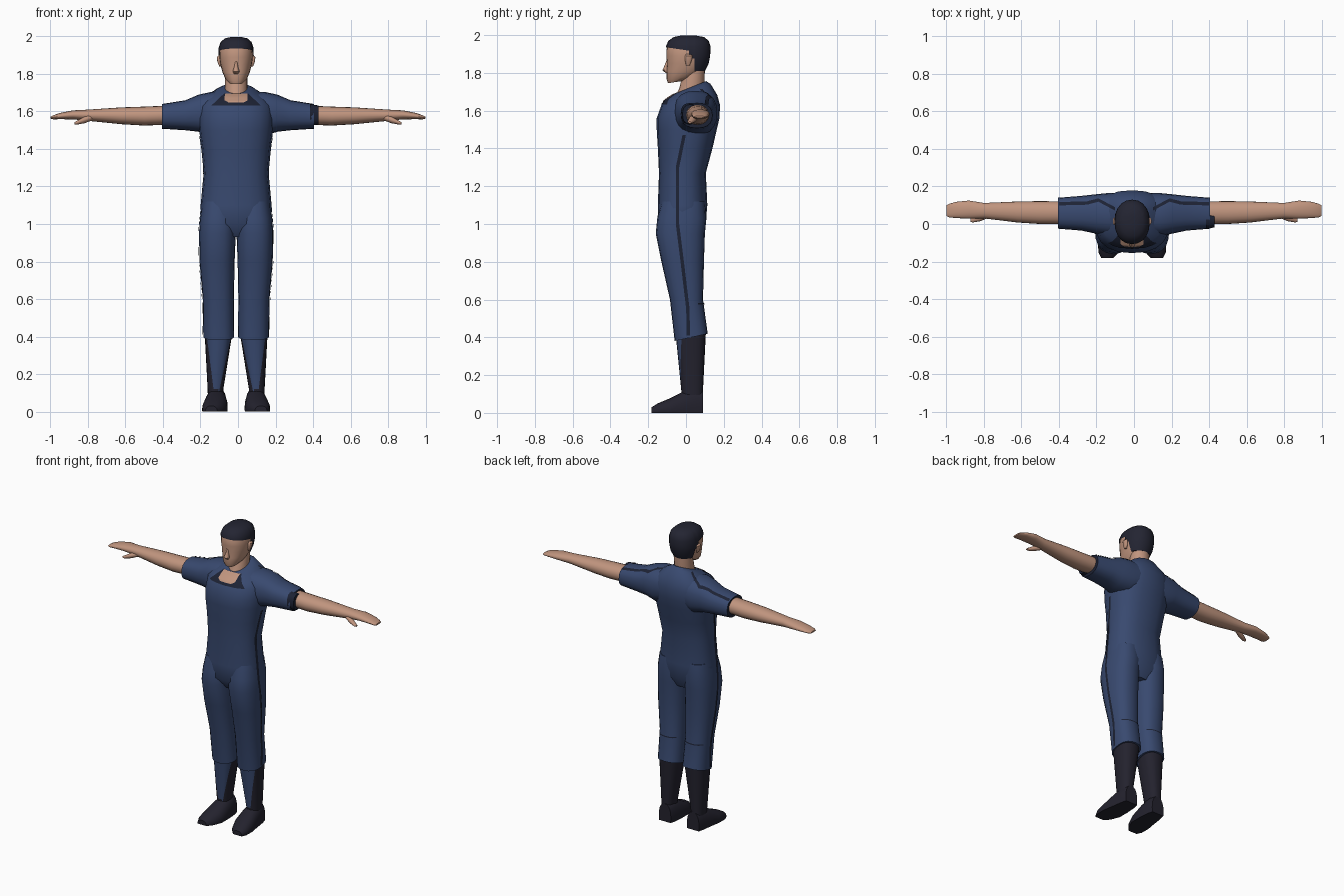
import bpy, bmesh, math
from mathutils import Vector
from mathutils.bvhtree import BVHTree

if "Cube" in bpy.data.objects:
    bpy.data.objects.remove(bpy.data.objects["Cube"], do_unlink=True)

MID = -0.01          # the body stands slightly off the centre line
SEG = 20
made = []
cloth_verts, cloth_faces = [], []


def material(name, colour):
    m = bpy.data.materials.new(name)
    m.use_nodes = True
    m.diffuse_color = (*colour, 1)
    bsdf = next(n for n in m.node_tree.nodes if n.type == "BSDF_PRINCIPLED")
    bsdf.inputs["Base Color"].default_value = (*colour, 1)
    bsdf.inputs["Roughness"].default_value = 0.8
    return m


BLUE = material("uniform_blue", (0.04, 0.067, 0.16))
SKIN = material("skin", (0.53, 0.3, 0.21))
HAIR = material("hair_black", (0.017, 0.018, 0.032))
BOOT = material("boot_black", (0.017, 0.016, 0.027))
TRIM = material("trim_navy", (0.012, 0.016, 0.034))


def finish(name, bm, *mats):
    mesh = bpy.data.meshes.new(name)
    bm.to_mesh(mesh)
    bm.free()
    for m in mats:
        mesh.materials.append(m)
    ob = bpy.data.objects.new(name, mesh)
    bpy.context.collection.objects.link(ob)
    made.append(ob)
    return ob


def loft(rings, axis="z", side=1, mid=MID, power=2.4, cloth=False):
    """Skin rounded rings (position, a range, b range, optional tilt) along an axis."""
    bm = bmesh.new()
    loops = []
    for t, a0, a1, b0, b1, *tilt in rings:
        loop = []
        for i in range(SEG):
            ang = math.tau * i / SEG
            c, s = math.cos(ang), math.sin(ang)
            a = (a0 + a1) / 2 + (a1 - a0) / 2 * math.copysign(abs(c) ** (2 / power), c)
            dy = (b1 - b0) / 2 * math.copysign(abs(s) ** (2 / power), s)
            b = (b0 + b1) / 2 + dy
            if axis == "z":
                p = (a, b, t + (tilt[0] * dy if tilt else 0))
            elif axis == "x":
                p = (t, a, b)
            else:
                p = (a, t, max(b, 0))
            loop.append(bm.verts.new((p[0] * side + mid, p[1], p[2])))
        loops.append(loop)
    for lo, hi in zip(loops, loops[1:]):
        for i in range(SEG):
            j = (i + 1) % SEG
            bm.faces.new((lo[i], lo[j], hi[j], hi[i]))
    bm.faces.new(loops[0])
    bm.faces.new(loops[-1])
    bmesh.ops.recalc_face_normals(bm, faces=bm.faces)
    if cloth:
        bm.verts.index_update()
        base = len(cloth_verts)
        cloth_verts.extend(v.co.copy() for v in bm.verts)
        cloth_faces.extend([base + v.index for v in f.verts] for f in bm.faces)
    return bm


def bisect(bm, point, normal):
    bmesh.ops.bisect_plane(bm, geom=bm.verts[:] + bm.edges[:] + bm.faces[:],
                           plane_co=point, plane_no=normal)


def patch(name, rows, direction, mat, across=2, steps=6):
    """Thin plate laid on the clothing by casting pairs of edge points along a direction."""
    tree = BVHTree.FromPolygons(cloth_verts, cloth_faces)
    d = Vector(direction)
    bm = bmesh.new()
    pairs = [(Vector(a), Vector(b)) for a, b in rows]
    dense = [(p[0].lerp(q[0], k / steps), p[1].lerp(q[1], k / steps))
             for p, q in zip(pairs, pairs[1:]) for k in range(steps)] + [pairs[-1]]
    grid = []
    for a, b in dense:
        line = []
        for k in range(across + 1):
            hit = tree.ray_cast(a.lerp(b, k / across) - d, d)[0]
            line.append(bm.verts.new(hit - d * 0.004) if hit else None)
        grid.append(line)
    for r, s in zip(grid, grid[1:]):
        for k in range(across):
            quad = (r[k], r[k + 1], s[k + 1], s[k])
            if all(quad):
                f = bm.faces.new(quad)
                f.normal_update()
                if f.normal.dot(d) > 0:
                    f.normal_flip()
    finish(name, bm, mat)


# Torso of the uniform, closing in to a tilted neckline
torso = [(0.93, 0.12, -0.10, 0.07), (1.0, 0.188, -0.15, 0.104), (1.1, 0.188, -0.149, 0.113),
         (1.27, 0.172, -0.143, 0.105), (1.4, 0.183, -0.149, 0.14), (1.5, 0.197, -0.155, 0.163),
         (1.56, 0.2, -0.155, 0.177), (1.63, 0.195, -0.13, 0.18), (1.67, 0.165, -0.11, 0.165, 0.1),
         (1.71, 0.105, -0.08, 0.13, 0.3), (1.725, 0.064, -0.05, 0.107, 0.4)]
finish("torso", loft([(z, -w, w, *rest) for z, w, *rest in torso], cloth=True), BLUE)

for side, label in ((1, "left"), (-1, "right")):
    # Trouser leg
    finish(label + "_trouser_leg", loft([
        (0.4, 0.01, 0.175, -0.06, 0.115, 0.22), (0.6, 0.012, 0.178, -0.085, 0.09),
        (0.8, 0.008, 0.195, -0.13, 0.095), (0.95, 0.002, 0.198, -0.16, 0.1),
        (1.03, 0, 0.193, -0.152, 0.108), (1.12, 0, 0.18, -0.13, 0.1)],
        side=side, cloth=True), BLUE)

    # Boot shaft with a tapering blue wedge down the shin
    bm = loft([(0.06, 0.07, 0.15, -0.02, 0.09), (0.12, 0.068, 0.152, -0.025, 0.09),
               (0.42, 0.02, 0.168, -0.055, 0.105)], side=side)
    edges = []
    for top, low in ((0.155, 0.118), (0.03, 0.092)):
        point = Vector((side * low + MID, 0, 0.1))
        run = Vector((side * top + MID, 0, 0.39)) - point
        normal = run.cross(Vector((0, 1, 0)))
        bisect(bm, point, normal)
        edges.append((point, normal))
    bisect(bm, (0, 0.02, 0), (0, 1, 0))
    for f in bm.faces:
        c = f.calc_center_median()
        signs = [(c - p).dot(n) for p, n in edges]
        f.material_index = int(signs[0] * signs[1] < 0 and c.y < 0.02 and c.z > 0.1)
    finish(label + "_boot_shaft", bm, BOOT, BLUE)

    # Boot foot, splayed outwards
    finish(label + "_boot_foot", loft([
        (-0.182, 0.1, 0.165, -0.03, 0.03), (-0.15, 0.07, 0.18, -0.04, 0.05),
        (-0.09, 0.045, 0.182, -0.06, 0.075), (-0.02, 0.045, 0.17, -0.07, 0.11),
        (0.05, 0.05, 0.16, -0.07, 0.13), (0.09, 0.06, 0.15, -0.06, 0.12)],
        "y", side), BOOT)

    # Sleeve with a dark open end
    bm = loft([(0.05, -0.06, 0.165, 1.5, 1.7), (0.14, -0.065, 0.165, 1.47, 1.705),
               (0.21, -0.05, 0.158, 1.492, 1.69), (0.28, -0.035, 0.15, 1.5, 1.66),
               (0.405, -0.025, 0.14, 1.508, 1.64)], "x", side, 0, cloth=True)
    for f in bm.faces:
        f.material_index = int(abs(f.calc_center_median().x) > 0.4)
    finish(label + "_sleeve", bm, BLUE, TRIM)

    # Bare arm and flat hand
    finish(label + "_arm", loft([
        (0.36, 0, 0.12, 1.53, 1.632), (0.5, 0, 0.122, 1.525, 1.626),
        (0.62, 0.008, 0.12, 1.532, 1.622), (0.8, 0.03, 0.112, 1.55, 1.61),
        (0.88, 0.028, 0.125, 1.558, 1.606), (0.95, 0.032, 0.118, 1.559, 1.592),
        (0.985, 0.035, 0.108, 1.558, 1.58), (1.0, 0.042, 0.1, 1.562, 1.572)],
        "x", side, 0, 2.1), SKIN)
    finish(label + "_thumb", loft([
        (0.77, 0.035, 0.075, 1.555, 1.59), (0.82, 0.015, 0.055, 1.537, 1.572),
        (0.86, 0.008, 0.035, 1.53, 1.55), (0.873, 0.012, 0.028, 1.532, 1.542)],
        "x", side, 0, 2), SKIN)

    # Ear
    finish(label + "_ear", loft([
        (1.84, 0.08, 0.09, 0, 0.02), (1.865, 0.08, 0.1, -0.005, 0.03),
        (1.89, 0.08, 0.103, -0.005, 0.035), (1.9, 0.08, 0.092, 0, 0.025)], side=side), SKIN)

# Dark cuff showing at the front of the left sleeve
finish("left_cuff", loft([(0.385, -0.028, 0.065, 1.525, 1.64),
                          (0.428, -0.018, 0.06, 1.53, 1.632)], "x", 1, 0), TRIM)

# Neck and head
finish("neck", loft([(1.64, -0.06, 0.06, -0.07, 0.09), (1.72, -0.06, 0.06, -0.035, 0.097),
                     (1.82, -0.06, 0.06, -0.01, 0.1)], power=2), SKIN)
head = [(1.752, 0.036, -0.095, -0.01, 0.15), (1.775, 0.058, -0.103, 0.05, 0.1),
        (1.81, 0.073, -0.104, 0.09), (1.85, 0.084, -0.1, 0.11), (1.89, 0.09, -0.104, 0.118),
        (1.93, 0.088, -0.102, 0.12), (1.96, 0.078, -0.088, 0.11), (1.98, 0.055, -0.06, 0.085),
        (1.988, 0.02, -0.02, 0.04)]
finish("head", loft([(z, -w, w, *rest) for z, w, *rest in head], power=2.2), SKIN)
finish("nose", loft([(1.8, -0.012, 0.012, -0.108, -0.08), (1.814, -0.018, 0.018, -0.125, -0.08),
                     (1.84, -0.01, 0.01, -0.113, -0.08), (1.87, -0.006, 0.006, -0.102, -0.08)],
                    power=2), SKIN)

# Hair cap, trimmed around the face and ears
grow = 0.01
bm = loft([(z + grow * (z > 1.9), -w - grow / 2, w + grow / 2, f - grow / 2, b + grow, *t)
           for z, w, f, b, *t in head[2:]], power=2.2)
for point, normal in (((0, 0, 1.92), (0, 0.15, 1)), ((0, 0.045, 0), (0, 1, 0)),
                      ((0, 0.015, 0), (0, 1, 0)), ((0, 0, 1.875), (0, 0, 1))):
    bisect(bm, point, normal)


def is_face_side(f):
    c = f.calc_center_median()
    above = c.z + 0.15 * c.y > 1.92
    return not (above or c.y > 0.045 or (c.y > 0.015 and c.z > 1.875))


bmesh.ops.delete(bm, geom=[f for f in bm.faces if is_face_side(f)], context="FACES")
finish("hair", bm, HAIR)

# Collar plate and open neckline
def front_rows(spec):
    return [((MID - w, 0, z), (MID + w, 0, z)) for z, w in spec]


patch("collar", front_rows([(1.632, 0.132), (1.695, 0.065)]), (0, 1, 0), TRIM, 12)
cloth_verts[:] = [v + Vector((0, -0.003, 0)) for v in cloth_verts]
patch("open_neckline", front_rows([(1.648, 0.04), (1.66, 0.062), (1.695, 0.06)]),
      (0, 1, 0), SKIN, 10)
cloth_verts[:] = [v + Vector((0, 0.003, 0)) for v in cloth_verts]

# Side stripes, shoulder piping and knee seams
side_path = [(1.47, -0.01), (1.3, -0.045), (1.0, -0.045), (0.8, -0.02), (0.55, 0.01), (0.41, 0.012)]
top_path = [(0.4, 0.108), (0.25, 0.112), (0.19, 0.128), (0.1, 0.08)]
for side, label in ((1, "left"), (-1, "right")):
    patch(label + "_side_stripe", [((0, y - 0.009, z), (0, y + 0.009, z)) for z, y in side_path],
          (-side, 0, 0), TRIM)
    patch(label + "_shoulder_piping",
          [((side * x, y - 0.009, 1.7), (side * x, y + 0.009, 1.7)) for x, y in top_path],
          (0, 0, -1), TRIM)
    patch(label + "_knee_seam",
          [((side * x + MID, 0, 0.575), (side * x + MID, 0, 0.582)) for x in (0.03, 0.165)],
          (0, -1, 0), TRIM)

# Smooth shading with sharp edges kept
bpy.ops.object.select_all(action="DESELECT")
for ob in made:
    ob.select_set(True)
bpy.context.view_layer.objects.active = made[0]
bpy.ops.object.shade_smooth_by_angle(angle=math.radians(45))
